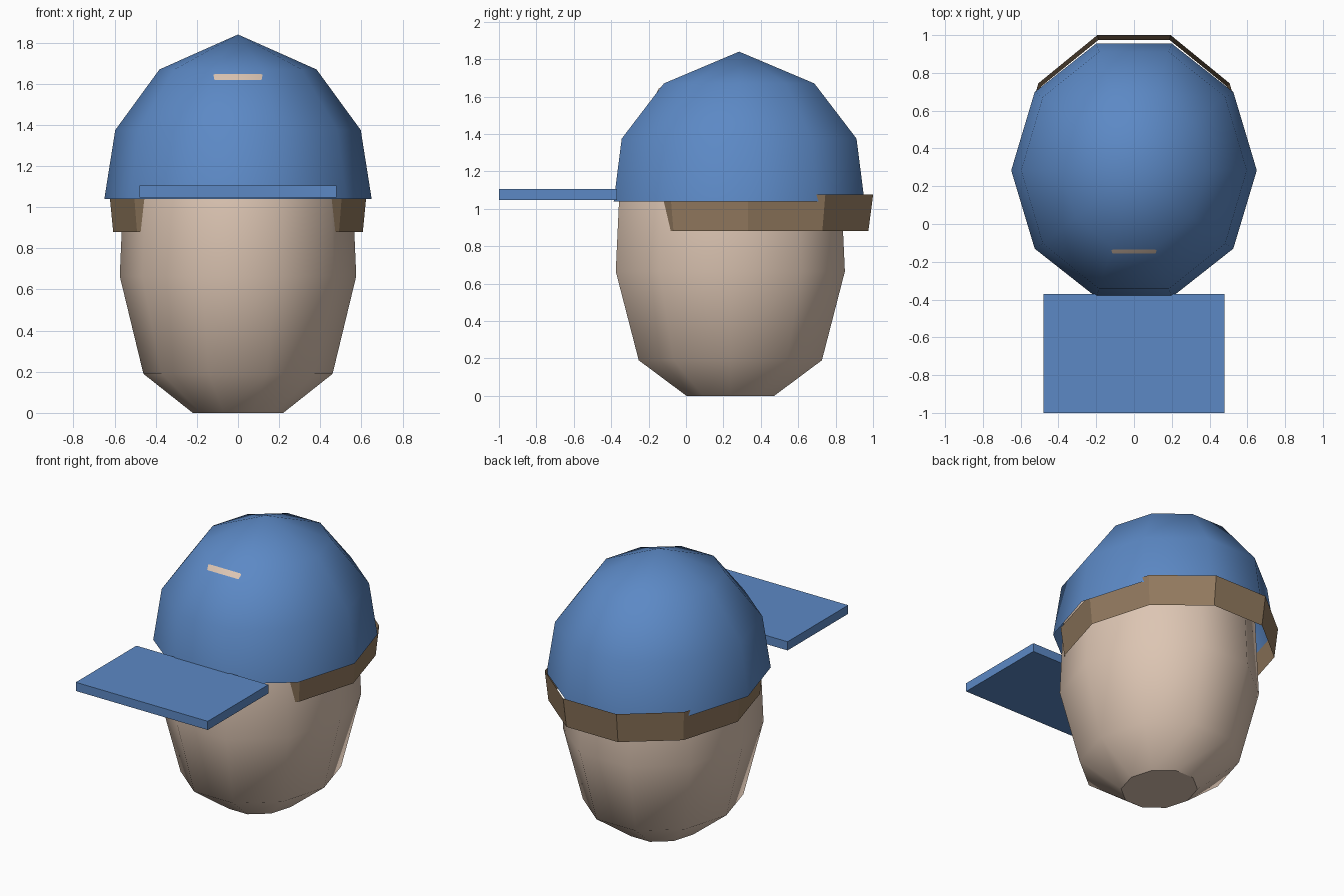
import bpy, bmesh
from math import cos, sin, tau

if "Cube" in bpy.data.objects:
    bpy.data.objects.remove(bpy.data.objects["Cube"])

SIDES = 10


def material(name, rgb):
    m = bpy.data.materials.new(name)
    m.diffuse_color = (*rgb, 1)
    m.use_nodes = True
    m.node_tree.nodes["Principled BSDF"].inputs["Base Color"].default_value = m.diffuse_color
    return m


def add_object(name, bm, mat):
    bmesh.ops.recalc_face_normals(bm, faces=bm.faces)
    mesh = bpy.data.meshes.new(name)
    bm.to_mesh(mesh)
    bm.free()
    mesh.materials.append(mat)
    obj = bpy.data.objects.new(name, mesh)
    bpy.context.collection.objects.link(obj)
    return obj


def lathe(name, rings, cy, mat, tip=None, flat_base=False, smooth=True):
    """Stack elliptical ten-sided rings (z, rx, ry), optionally closed by a tip and a flat base."""
    bm = bmesh.new()
    loops = [[bm.verts.new((rx * cos(tau * i / SIDES), cy + ry * sin(tau * i / SIDES), z))
              for i in range(SIDES)] for z, rx, ry in rings]
    for low, high in zip(loops, loops[1:]):
        for i in range(SIDES):
            j = (i + 1) % SIDES
            bm.faces.new((low[i], low[j], high[j], high[i]))
    if tip is not None:
        apex = bm.verts.new((0, cy, tip))
        for i in range(SIDES):
            bm.faces.new((loops[-1][i], loops[-1][(i + 1) % SIDES], apex))
    for f in bm.faces:
        f.smooth = smooth
    if flat_base:
        base = bm.faces.new(loops[0][::-1])
        for e in base.edges:
            e.smooth = False
    return add_object(name, bm, mat)


skin = material("skin", (0.72, 0.56, 0.45))
blue = material("blue_cloth", (0.107, 0.25, 0.56))
brown = material("brown_hair", (0.29, 0.195, 0.114))

# Head, flat at the neck, its crown just touching through the cap front
lathe("head", [(0, 0.22, 0.247), (0.19, 0.46, 0.515), (0.665, 0.575, 0.644),
               (1.2, 0.552, 0.618), (1.645, 0.358, 0.402)],
      0.237, skin, tip=1.77, flat_base=True)

# Cap dome, an open shell
lathe("cap_dome", [(1.04, 0.65, 0.705), (1.375, 0.597, 0.66), (1.67, 0.382, 0.423)],
      0.284, blue, tip=1.84)

# Hair band, a thin open ring that sinks into the head at the front
lathe("hair_band", [(0.88, 0.607, 0.677), (1.075, 0.626, 0.704)], 0.331, brown, smooth=False)

# Cap brim, a flat slab
bm = bmesh.new()
bmesh.ops.create_cube(bm, size=1)
bmesh.ops.scale(bm, verts=bm.verts, vec=(0.96, 0.63, 0.057))
bmesh.ops.translate(bm, verts=bm.verts, vec=(0, -0.685, 1.076))
add_object("cap_brim", bm, blue)
